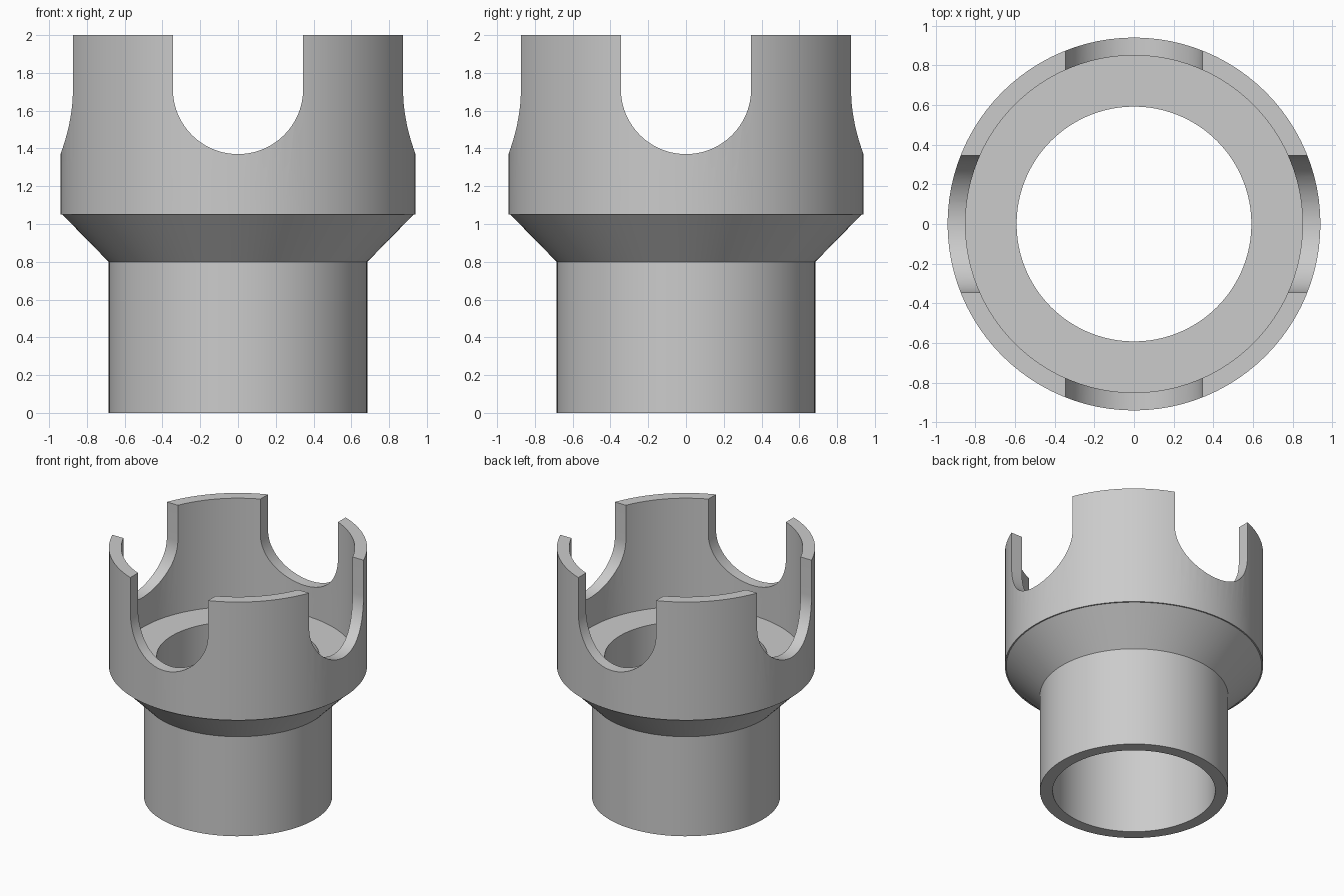
import bpy, bmesh, math

if "Cube" in bpy.data.objects:
    bpy.data.objects.remove(bpy.data.objects["Cube"])

grey = bpy.data.materials.new("plain grey")
grey.diffuse_color = (0.6, 0.6, 0.6, 1)
grey.use_nodes = True
grey.node_tree.nodes["Principled BSDF"].inputs["Base Color"].default_value = grey.diffuse_color


def finish(name, bm):
    bmesh.ops.recalc_face_normals(bm, faces=bm.faces)
    mesh = bpy.data.meshes.new(name)
    bm.to_mesh(mesh)
    bm.free()
    mesh.materials.append(grey)
    obj = bpy.data.objects.new(name, mesh)
    bpy.context.collection.objects.link(obj)
    return obj


def lathe(name, profile, sides):
    """Spin a closed (radius, z) profile around the z axis."""
    bm = bmesh.new()
    rings = []
    for i in range(sides):
        a = 2 * math.pi * i / sides
        rings.append([bm.verts.new((r * math.cos(a), r * math.sin(a), z)) for r, z in profile])
    n = len(profile)
    for i in range(sides):
        p, q = rings[i], rings[(i + 1) % sides]
        for j in range(n):
            k = (j + 1) % n
            bm.faces.new((p[j], q[j], q[k], p[k]))
    return finish(name, bm)


def slot_cutter(name, half_width, centre_z, turn):
    """Round-bottomed bar running right through the collar."""
    outline = [(half_width, 2.3), (-half_width, 2.3)]
    for i in range(49):
        a = math.pi + math.pi * i / 48
        outline.append((half_width * math.cos(a), centre_z + half_width * math.sin(a)))
    bm = bmesh.new()
    face = bm.faces.new([bm.verts.new((x, -1.3, z)) for x, z in outline])
    out = bmesh.ops.extrude_face_region(bm, geom=[face])
    verts = [v for v in out["geom"] if isinstance(v, bmesh.types.BMVert)]
    bmesh.ops.translate(bm, verts=verts, vec=(0, 2.6, 0))
    obj = finish(name, bm)
    obj.rotation_euler.z = turn
    obj.hide_render = True
    obj.hide_set(True)
    return obj


# Hollow stem, flared shoulder with a tiny lip, and wide cup
profile = [(0.592, 0), (0.685, 0), (0.685, 0.80), (0.93, 1.05), (0.94, 1.05),
           (0.94, 2.0), (0.85, 2.0), (0.85, 1.13), (0.592, 1.13)]
body = lathe("slotted_collar", profile, 96)

# Two crossing bars leave four upright prongs
for i in range(2):
    cutter = slot_cutter("slot_cutter_%d" % (i + 1), 0.345, 1.715, i * math.pi / 2)
    mod = body.modifiers.new("slot_%d" % (i + 1), 'BOOLEAN')
    mod.operation = 'DIFFERENCE'
    mod.solver = 'EXACT'
    mod.object = cutter

# Apply the cuts, then smooth the round walls and keep the rims crisp
bpy.context.view_layer.objects.active = body
body.select_set(True)
for mod in list(body.modifiers):
    bpy.ops.object.modifier_apply(modifier=mod.name)
bpy.ops.object.shade_smooth_by_angle(angle=math.radians(30))

# Remove the helper bars
for obj in [o for o in bpy.data.objects if o.name.startswith("slot_cutter")]:
    bpy.data.objects.remove(obj)
